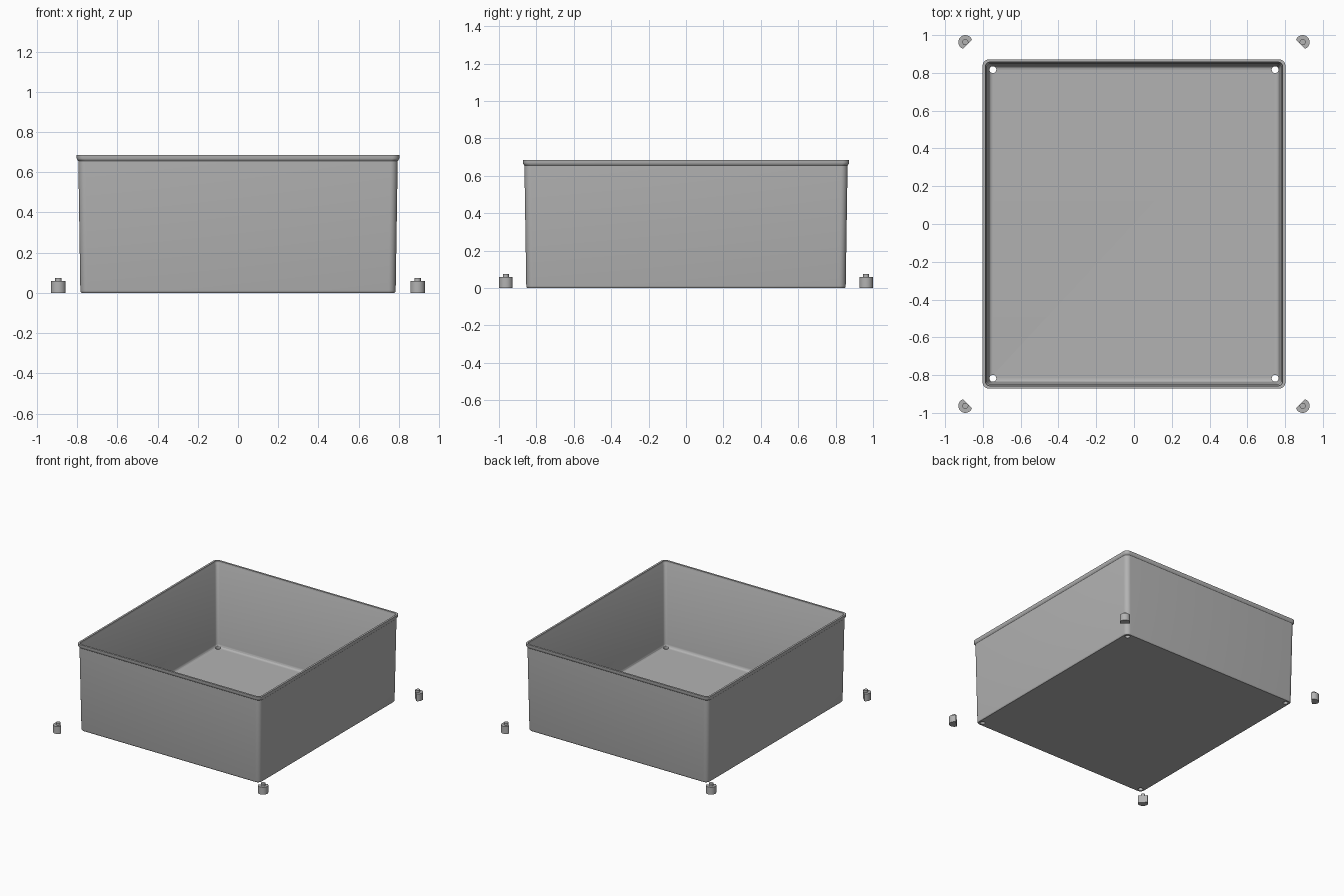
import bpy, bmesh
from math import sin, cos, pi, acos

if "Cube" in bpy.data.objects:
    bpy.data.objects.remove(bpy.data.objects["Cube"], do_unlink=True)

GREY = (0.45, 0.45, 0.45, 1)
grey = bpy.data.materials.new("plain grey")
grey.use_nodes = True
grey.diffuse_color = GREY
grey.node_tree.nodes["Principled BSDF"].inputs["Base Color"].default_value = GREY


def rounded_rect(inset, radius, z):
    """Rounded rectangle, inset from the outer rim."""
    hx, hy = 0.802 - inset - radius, 0.872 - inset - radius
    pts = []
    for k, (sx, sy) in enumerate([(1, 1), (-1, 1), (-1, -1), (1, -1)]):
        for i in range(9):
            a = (k + i / 8) * pi / 2
            pts.append((sx * hx + radius * cos(a), sy * hy + radius * sin(a), z))
    return pts


def circle(radius, z, n=32):
    return [(radius * cos(2 * pi * i / n), radius * sin(2 * pi * i / n), z) for i in range(n)]


def d_shape(radius, flat, z, n=24):
    """Circle cut by a flat facing +x."""
    a = acos(flat / radius)
    return [(radius * cos(a + (2 * pi - 2 * a) * i / n),
             radius * sin(a + (2 * pi - 2 * a) * i / n), z) for i in range(n + 1)]


def loft(name, stacks):
    """Join each stack of matching loops into a closed solid."""
    bm = bmesh.new()
    for loops in stacks:
        rings = [[bm.verts.new(p) for p in loop] for loop in loops]
        for a, b in zip(rings, rings[1:]):
            for i in range(len(a)):
                j = (i + 1) % len(a)
                bm.faces.new((a[i], a[j], b[j], b[i]))
        bm.faces.new(rings[0][::-1])
        bm.faces.new(rings[-1])
    bmesh.ops.recalc_face_normals(bm, faces=bm.faces)
    mesh = bpy.data.meshes.new(name)
    bm.to_mesh(mesh)
    bm.free()
    mesh.materials.append(grey)
    obj = bpy.data.objects.new(name, mesh)
    bpy.context.collection.objects.link(obj)
    return obj


def smooth(obj):
    bpy.ops.object.select_all(action="DESELECT")
    obj.select_set(True)
    bpy.context.view_layer.objects.active = obj
    bpy.ops.object.shade_smooth_by_angle(angle=0.6)


# Tray: outer wall, flared rim, inner wall, rounded floor edge
wall = [(0.024, 0.03, 0), (0.020, 0.034, 0.004), (0.018, 0.036, 0.012),
        (0.008, 0.036, 0.655), (0.002, 0.036, 0.663), (0, 0.036, 0.668),
        (0, 0.036, 0.685), (0.015, 0.024, 0.685), (0.016, 0.024, 0.668),
        (0.023, 0.022, 0.655), (0.033, 0.022, 0.04)]
floor_edge = [(0.033 + 0.022 * (1 - cos(t * pi / 8)), 0.022 - 0.002 * t,
               0.04 - 0.022 * sin(t * pi / 8)) for t in range(1, 5)]
tray = loft("tray", [[rounded_rect(*p) for p in wall + floor_edge]])

# Corner holes through the floor
corners = [(sx, sy) for sx in (-1, 1) for sy in (-1, 1)]
drills = loft("hole_cutter", [[[(x + sx * 0.747, y + sy * 0.817, z) for x, y, z in circle(0.018, z)]
                              for z in (-0.05, 0.06)] for sx, sy in corners])
drills.hide_render = True
drills.hide_viewport = True
cut = tray.modifiers.new("corner holes", "BOOLEAN")
cut.operation = "DIFFERENCE"
cut.solver = "EXACT"
cut.object = drills
bpy.context.view_layer.objects.active = tray
bpy.ops.object.modifier_apply(modifier=cut.name)
bpy.data.objects.remove(drills, do_unlink=True)
smooth(tray)

# Loose feet: D-shaped body with a round stud, flat turned to the tray
turns = {(-1, -1): pi / 4, (1, -1): 3 * pi / 4, (1, 1): 5 * pi / 4, (-1, 1): 7 * pi / 4}
for sx, sy in corners:
    name = ("front" if sy < 0 else "back") + ("_left" if sx > 0 else "_right") + "_foot"
    body = [d_shape(0.037, 0.016, z) for z in (0, 0.058)]
    stud = [circle(0.016, z, 24) for z in (0.056, 0.075)]
    foot = loft(name, [body, stud])
    foot.location = (sx * 0.893, sy * 0.963, 0)
    foot.rotation_euler.z = turns[sx, sy]
    smooth(foot)
